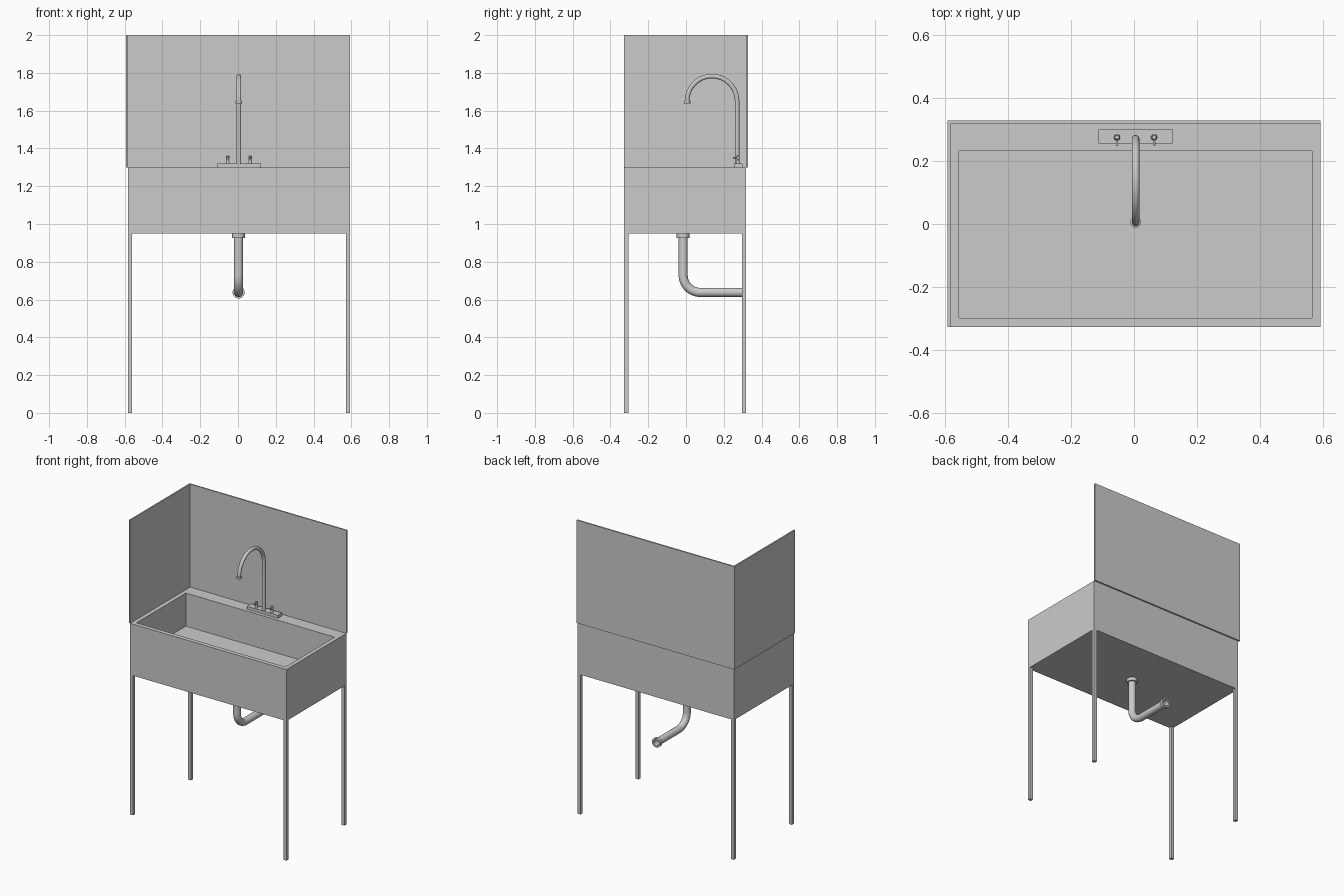
import bpy, bmesh, math
from mathutils import Vector

if "Cube" in bpy.data.objects:
    bpy.data.objects.remove(bpy.data.objects["Cube"])


def loft(name, rings, smooth=False):
    """Skin a stack of equal-sized vertex rings and cap both ends."""
    bm = bmesh.new()
    rows = [[bm.verts.new(p) for p in ring] for ring in rings]
    n = len(rows[0])
    for a, b in zip(rows, rows[1:]):
        for i in range(n):
            j = (i + 1) % n
            bm.faces.new((a[i], a[j], b[j], b[i]))
    bm.faces.new(rows[0])
    bm.faces.new(rows[-1])
    bmesh.ops.recalc_face_normals(bm, faces=bm.faces)
    me = bpy.data.meshes.new(name)
    bm.to_mesh(me)
    bm.free()
    ob = bpy.data.objects.new(name, me)
    bpy.context.collection.objects.link(ob)
    if smooth:
        bpy.ops.object.select_all(action='DESELECT')
        ob.select_set(True)
        bpy.context.view_layer.objects.active = ob
        bpy.ops.object.shade_smooth_by_angle(angle=math.radians(35))
    return ob


def rect(x0, x1, y0, y1, z):
    return [(x0, y0, z), (x1, y0, z), (x1, y1, z), (x0, y1, z)]


def box(name, x0, x1, y0, y1, z0, z1):
    return loft(name, [rect(x0, x1, y0, y1, z0), rect(x0, x1, y0, y1, z1)])


def sweep(name, x, path, sides=24):
    """Round tube in the YZ plane; path holds (y, z, heading angle, radius)."""
    rings = []
    for y, z, a, r in path:
        side = Vector((0, -math.sin(a), math.cos(a)))
        rings.append([Vector((x, y, z))
                      + r * math.cos(t) * Vector((1, 0, 0)) + r * math.sin(t) * side
                      for t in (2 * math.pi * i / sides for i in range(sides))])
    return loft(name, rings, True)


UP, DOWN, BACK, FRONT = math.pi / 2, -math.pi / 2, 0, math.pi

# Basin: outer shell, rim and recessed bowl
loft("basin", [rect(-0.583, 0.593, -0.327, 0.318, 0.95),
               rect(-0.583, 0.593, -0.327, 0.318, 1.30),
               rect(-0.555, 0.565, -0.298, 0.232, 1.30),
               rect(-0.555, 0.565, -0.298, 0.232, 1.075)])

# Splash panels at the back and left
box("back_splash", -0.593, 0.593, 0.318, 0.328, 1.30, 2.0)
box("left_splash", -0.593, -0.583, -0.327, 0.318, 1.30, 2.0)

# Legs
L = 0.022
for sx, x in (("left", -0.583), ("right", 0.593 - L)):
    for sy, y in (("front", -0.327), ("back", 0.318 - L)):
        box(f"{sy}_{sx}_leg", x, x + L, y, y + L, 0, 0.95)

# Faucet base plate
X = 0.005
box("faucet_plate", X - 0.117, X + 0.117, 0.255, 0.30, 1.30, 1.32)

# Gooseneck spout with a flared nozzle
R, cy, cz, r = 0.1325, 0.138, 1.65, 0.012
path = [(cy + R, 1.32, UP, r)]
for i in range(25):
    a = math.pi * i / 24
    path.append((cy + R * math.cos(a), cz + R * math.sin(a), a + UP, r))
e = cy - R
path += [(e, 1.65, 3 * UP, 0.017), (e, 1.637, 3 * UP, 0.017),
         (e, 1.637, 3 * UP, 0.010), (e, 1.65, 3 * UP, 0.010)]
sweep("spout", X, path)

# Tap handles with levers
for side, s in (("left", -1), ("right", 1)):
    hx = X + s * 0.059
    sweep(f"{side}_tap", hx, [(0.275, 1.32, UP, 0.010), (0.275, 1.326, UP, 0.009),
                              (0.275, 1.340, UP, 0.006), (0.275, 1.345, UP, 0.009),
                              (0.275, 1.358, UP, 0.009), (0.275, 1.362, UP, 0.006)], 16)
    sweep(f"{side}_tap_lever", hx, [(0.27, 1.350, FRONT, 0.003),
                                    (0.25, 1.352, FRONT, 0.004)], 12)

# Drain pipe: collar under the basin, elbow, hollow end flange
dy, dz, B, r = -0.015, 0.638, 0.09, 0.024
path = [(dy, 0.95, DOWN, 0.034), (dy, 0.927, DOWN, 0.034), (dy, 0.927, DOWN, r)]
for i in range(13):
    a = math.pi / 2 * i / 12
    path.append((dy + B - B * math.cos(a), dz + B - B * math.sin(a), a + DOWN, r))
path += [(0.296, dz, BACK, r), (0.296, dz, BACK, 0.032), (0.316, dz, BACK, 0.032),
         (0.316, dz, BACK, 0.020), (0.12, dz, BACK, 0.020)]
sweep("drain_pipe", X - 0.002, path)
